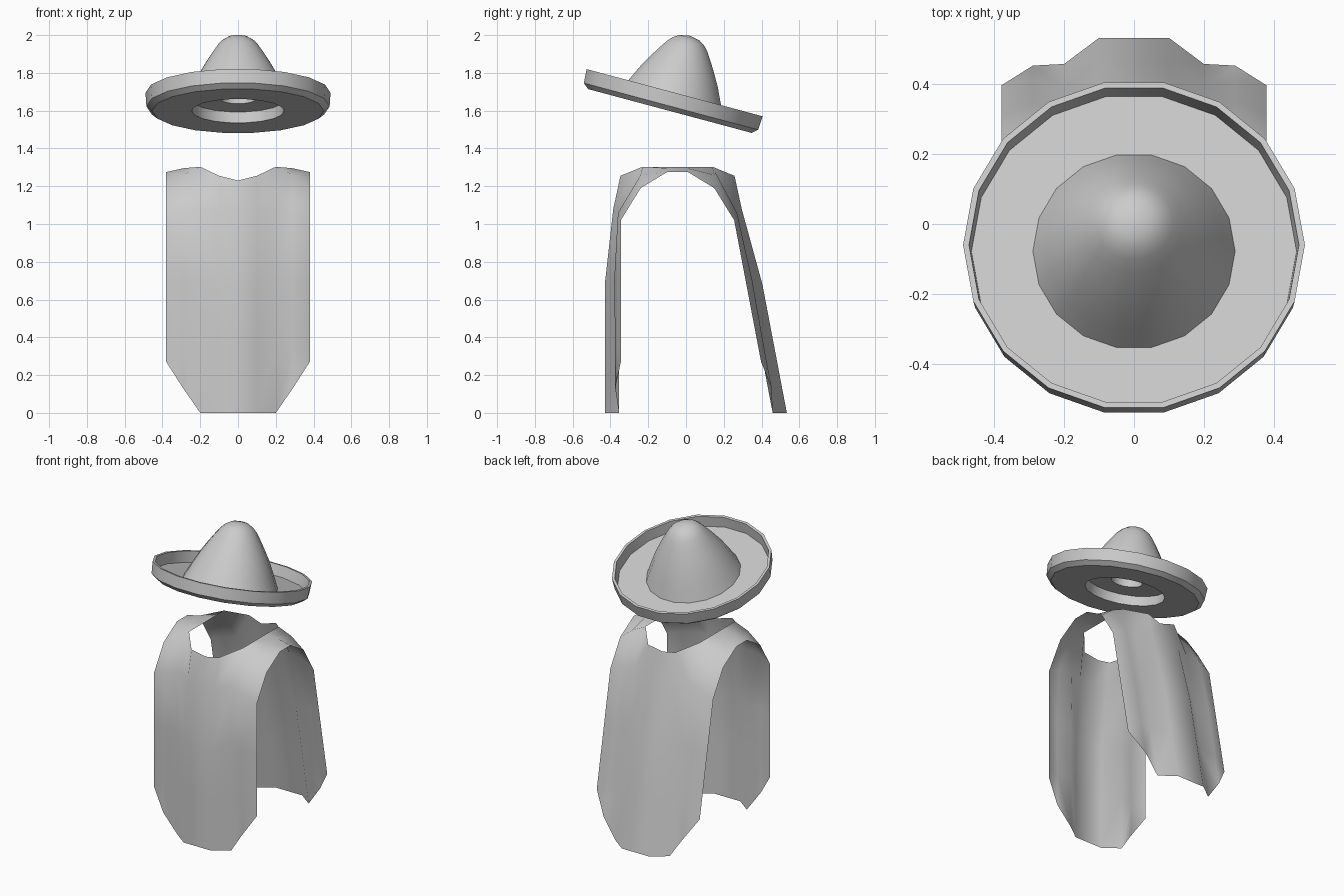
import bpy, bmesh, math

if "Cube" in bpy.data.objects:
    bpy.data.objects.remove(bpy.data.objects["Cube"])


def make_object(name, bm, angle):
    bmesh.ops.recalc_face_normals(bm, faces=bm.faces)
    mesh = bpy.data.meshes.new(name)
    bm.to_mesh(mesh)
    bm.free()
    ob = bpy.data.objects.new(name, mesh)
    bpy.context.collection.objects.link(ob)
    bpy.ops.object.select_all(action='DESELECT')
    ob.select_set(True)
    bpy.context.view_layer.objects.active = ob
    bpy.ops.object.shade_smooth_by_angle(angle=math.radians(angle))
    return ob


def lathe(name, profile, sides, angle):
    bm = bmesh.new()
    rings = []
    for r, z in profile:
        if r == 0:
            rings.append([bm.verts.new((0, 0, z))] * sides)
        else:
            rings.append([bm.verts.new((r * math.cos(2 * math.pi * i / sides),
                                        r * math.sin(2 * math.pi * i / sides), z))
                          for i in range(sides)])
    for a, b in zip(rings, rings[1:]):
        for i in range(sides):
            j = (i + 1) % sides
            quad = list(dict.fromkeys((a[i], a[j], b[j], b[i])))
            bm.faces.new(quad)
    return make_object(name, bm, angle)


# Wide brimmed hat: crown, upturned brim, underside and head hollow
hat_profile = [(0, 0.312), (0.055, 0.302), (0.088, 0.281), (0.112, 0.255), (0.14, 0.214),
               (0.168, 0.17), (0.215, 0.09), (0.257, 0.002), (0.29, -0.07),
               (0.466, -0.07), (0.473, 0), (0.49, 0), (0.485, -0.075), (0.455, -0.10),
               (0.245, -0.10), (0.245, -0.04), (0.095, -0.035), (0.095, 0.08), (0, 0.08)]
hat = lathe("wide_brim_hat", hat_profile, 18, 35)
hat.location = (0, -0.06, 1.695)
hat.rotation_euler = (math.radians(-15), 0, 0)

# Draped poncho: front half columns of (y, z) from hem to shoulder, by x
columns = {
    0.0: [(-.43, 0), (-.43, .35), (-.43, .68), (-.385, 1.08), (-.335, 1.23)],
    0.1: [(-.43, 0), (-.43, .35), (-.43, .68), (-.385, 1.08), (-.347, 1.255)],
    0.2: [(-.355, 0), (-.355, .35), (-.355, .7), (-.345, 1.08), (-.23, 1.303), (-.1, 1.303)],
    0.29: [(-.375, .13), (-.375, .35), (-.38, .7), (-.36, 1.06), (-.24, 1.26), (-.1, 1.295)],
    0.38: [(-.345, .27), (-.345, .35), (-.345, .7), (-.345, 1.02), (-.24, 1.19), (-.1, 1.275)],
}


def back_point(y, z):
    # the back panel mirrors the front and flares outward below the shoulders
    return -0.09 - y + 0.19 * max(0, 1.02 - z), z


bm = bmesh.new()
grid = []
for x, pts in columns.items():
    front = {r: bm.verts.new((x, y, z)) for r, (y, z) in enumerate(pts)}
    back = {11 - r: bm.verts.new((x, *back_point(y, z))) for r, (y, z) in enumerate(pts)}
    grid.append(front | back)
for a, b in zip(grid, grid[1:]):
    for r in range(11):
        # rows 4 to 7 are left open at the middle for the neck
        if all(k in c for c in (a, b) for k in (r, r + 1)):
            bm.faces.new((a[r], b[r], b[r + 1], a[r + 1]))
poncho = make_object("poncho", bm, 80)
mirror = poncho.modifiers.new("Mirror", 'MIRROR')
mirror.use_axis[0] = True
mirror.merge_threshold = 0.001
